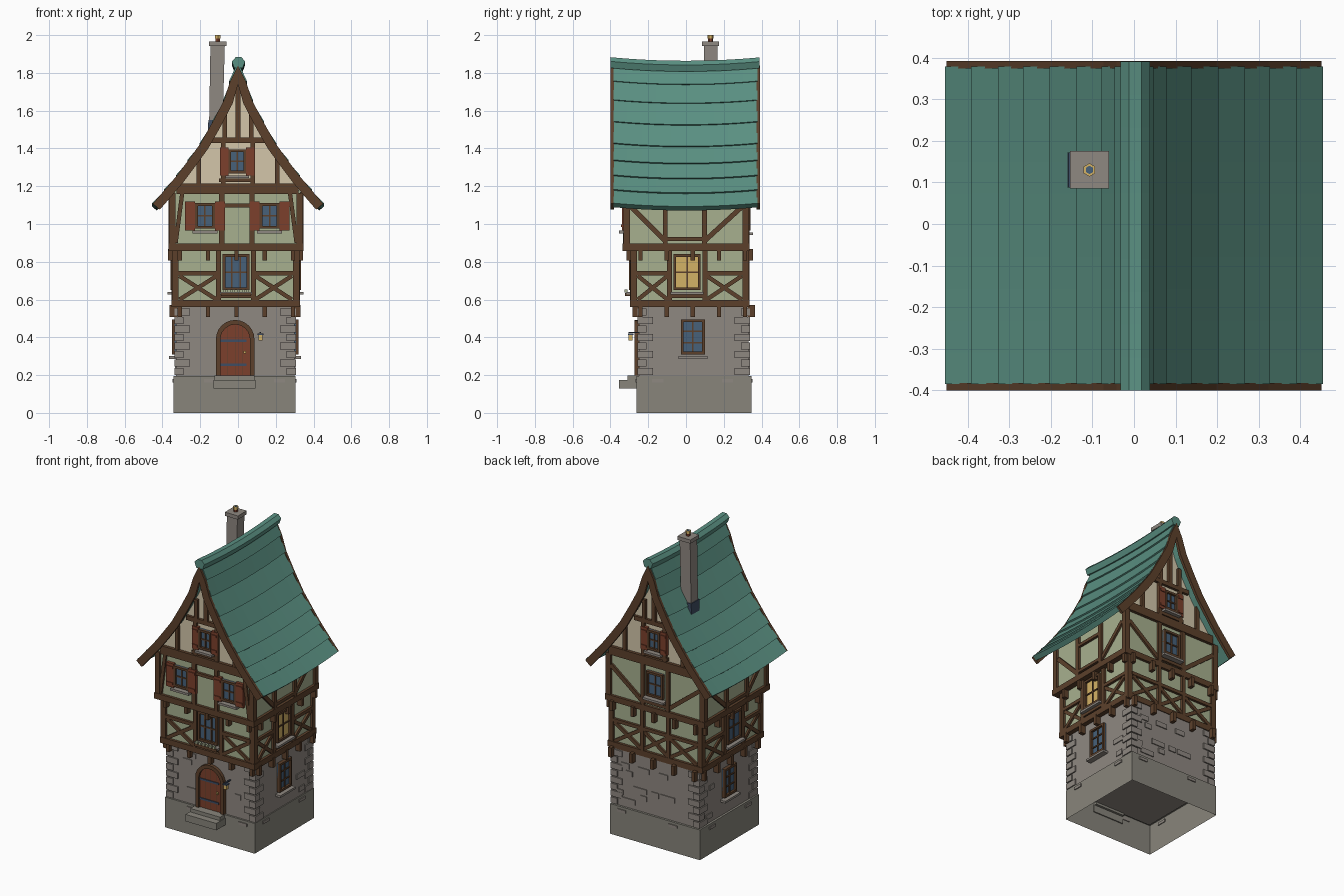
import bpy, bmesh, math, random
from mathutils import Vector

random.seed(4)
if "Cube" in bpy.data.objects:
    bpy.data.objects.remove(bpy.data.objects["Cube"])


def material(name, code):
    rgb = [int(code[i:i + 2], 16) / 255 for i in (0, 2, 4)]
    col = [c / 12.92 if c < 0.04 else ((c + 0.055) / 1.055) ** 2.4 for c in rgb] + [1]
    m = bpy.data.materials.new(name)
    m.use_nodes = True
    m.diffuse_color = col
    m.node_tree.nodes["Principled BSDF"].inputs["Base Color"].default_value = col
    return m


STONE = material("wall stone", "8f8881")
BASE = material("foundation stone", "88857b")
WOOD = material("dark timber", "5c402b")
RED = material("red wood", "7c402c")
SAGE = material("sage plaster", "a7b08f")
CREAM = material("cream plaster", "d3c6aa")
TEAL = material("teal roof", "5a9082")
GLASS = material("blue glass", "47617a")
AMBER = material("amber glow", "d4b266")
IRON = material("blue iron", "3f4d63")


def prism(name, mat, axis, pts, a, b, steps=1, sag=0):
    """Extrude a (u, z) polygon along x or y, optionally sagging in the middle."""
    bm = bmesh.new()
    rings = []
    for k in range(steps + 1):
        d = a + (b - a) * k / steps
        drop = sag * (1 - (d / 0.39) ** 2)
        rings.append([bm.verts.new((u, d, z - drop) if axis == "y" else (d, u, z - drop))
                      for u, z in pts])
    n = len(pts)
    for r, s in zip(rings, rings[1:]):
        for i in range(n):
            bm.faces.new((r[i], r[(i + 1) % n], s[(i + 1) % n], s[i]))
    bm.faces.new(rings[0])
    bm.faces.new(rings[-1])
    bmesh.ops.recalc_face_normals(bm, faces=bm.faces)
    me = bpy.data.meshes.new(name)
    bm.to_mesh(me)
    bm.free()
    me.materials.append(mat)
    ob = bpy.data.objects.new(name, me)
    bpy.context.collection.objects.link(ob)
    return ob


def rect(u0, u1, z0, z1):
    return [(u0, z0), (u1, z0), (u1, z1), (u0, z1)]


def box(name, mat, x0, x1, y0, y1, z0, z1):
    return prism(name, mat, "y", rect(x0, x1, z0, z1), y0, y1)


# A wall face is (axis, outward sign, plane position)
def plate(face, name, mat, pts, depth, start=-0.005):
    axis, sign, pos = face
    return prism(name, mat, axis, pts, pos + sign * start, pos + sign * depth)


def panel(face, name, mat, u0, u1, z0, z1, depth, start=-0.005):
    return plate(face, name, mat, rect(u0, u1, z0, z1), depth, start)


def timber(face, u0, u1, z0, z1, depth=0.016):
    panel(face, "timber", WOOD, u0, u1, z0, z1, depth)


def brace(face, p, q, w=0.022, depth=0.013):
    p, q = Vector(p), Vector(q)
    d = (q - p).normalized() * w / 2
    s = Vector((-d.y, d.x))
    plate(face, "brace", WOOD, [tuple(v) for v in (p + s, q + s, q - s, p - s)], depth)


def cross(face, u0, u1, z0, z1):
    brace(face, (u0, z0), (u1, z1))
    brace(face, (u0, z1), (u1, z0), depth=0.011)


def window(face, u0, u1, z0, z1, cols=2, rows=2, glass=GLASS, shutter=0):
    f = 0.014
    panel(face, "window_glass", glass, u0, u1, z0, z1, 0.008)
    for a, b in ((u0, u0 + f), (u1 - f, u1)):
        panel(face, "window_jamb", WOOD, a, b, z0, z1, 0.022)
    for a, b in ((z0, z0 + f), (z1 - f, z1)):
        panel(face, "window_rail", WOOD, u0, u1, a, b, 0.022)
    for i in range(1, cols):
        c = u0 + (u1 - u0) * i / cols
        panel(face, "mullion", WOOD, c - 0.004, c + 0.004, z0, z1, 0.014)
    for i in range(1, rows):
        c = z0 + (z1 - z0) * i / rows
        panel(face, "glazing_bar", WOOD, u0, u1, c - 0.004, c + 0.004, 0.014)
    panel(face, "window_sill", STONE, u0 - 0.015, u1 + 0.015, z0 - 0.024, z0 - 0.01, 0.036)
    if shutter:
        for a, b in ((u0 - shutter, u0), (u1, u1 + shutter)):
            panel(face, "shutter", RED, a, b, z0 - 0.01, z1 + 0.01, 0.02)
            for z in (z0 + 0.015, z1 - 0.015):
                panel(face, "shutter_batten", RED, a + 0.005, b - 0.005, z - 0.007, z + 0.007, 0.025)


def storey(name, mat, x0, x1, y0, y1, z0, z1):
    """Wall block; returns its four faces: front, back, left, right."""
    box(name, mat, x0, x1, y0, y1, z0, z1)
    return ("y", -1, y0), ("y", 1, y1), ("x", 1, x1), ("x", -1, x0)


# Open-bottomed foundation
base = box("foundation", BASE, -0.342, 0.304, -0.262, 0.346, 0, 0.196)
bm = bmesh.new()
bm.from_mesh(base.data)
bmesh.ops.delete(bm, geom=[f for f in bm.faces if f.calc_center_median().z < 0.01], context="FACES")
bm.to_mesh(base.data)
bm.free()
for face in (("y", -1, -0.262), ("y", 1, 0.346), ("x", 1, 0.304), ("x", -1, -0.342)):
    for u in (-0.15, 0.22):
        panel(face, "foundation_stone", STONE, u - 0.03, u + 0.03, 0.162, 0.18, 0.006)

# Stone ground floor with quoins and scattered stones
GX, GY = (-0.328, 0.298), (-0.25, 0.332)
ground = storey("ground_wall", STONE, *GX, *GY, 0.19, 0.57)
for sx, x in zip((1, -1), GX):
    for sy, y in zip((1, -1), GY):
        for i in range(8):
            lx, ly = (0.075, 0.04) if i % 2 else (0.04, 0.075)
            xs = sorted((x - sx * 0.008, x + sx * lx))
            ys = sorted((y - sy * 0.008, y + sy * ly))
            z = 0.2 + i * 0.045
            box("quoin", STONE, *xs, *ys, z, z + 0.038)
for face in ground:
    for i in range(14):
        u, z = random.uniform(-0.2, 0.24), 0.225 + 0.045 * random.randrange(7)
        w = random.uniform(0.02, 0.035)
        if face == ground[1] or abs(u - 0.01) > 0.16:
            if face[0] == "y" or u > -0.14:
                panel(face, "wall_stone", STONE, u - w, u + w, z, z + 0.032, 0.006)
for face in ground[2:]:
    window(face, -0.026, 0.1, 0.31, 0.495, 2, 3)

# Arched door, hinges, steps
DU = -0.015


def arch(r, bottom=0.196, spring=0.39):
    curve = [(DU + r * math.cos(math.pi * i / 12), spring + r * math.sin(math.pi * i / 12))
             for i in range(13)]
    return [(DU + r, bottom)] + curve + [(DU - r, bottom)]


front = ground[0]
plate(front, "door", RED, arch(0.082), 0.008)
plate(front, "door_frame", WOOD, arch(0.102) + arch(0.078)[::-1], 0.022)
for u in (-0.04, 0, 0.04):
    panel(front, "door_groove", WOOD, DU + u - 0.0015, DU + u + 0.0015, 0.2, 0.46, 0.009)
for z in (0.255, 0.382):
    panel(front, "door_hinge", IRON, DU - 0.077, DU + 0.06, z - 0.006, z + 0.006, 0.013)
panel(front, "door_handle", AMBER, 0.03, 0.042, 0.315, 0.327, 0.02)
box("lower_step", BASE, -0.13, 0.092, -0.354, -0.255, 0.13, 0.175)
box("upper_step", BASE, -0.125, 0.088, -0.31, -0.24, 0.175, 0.198)

# Lantern on a bracket
box("lantern_bracket", IRON, 0.115, 0.123, -0.305, -0.245, 0.422, 0.429)
box("lantern_cap", IRON, 0.104, 0.134, -0.308, -0.278, 0.412, 0.42)
box("lantern_light", AMBER, 0.108, 0.13, -0.304, -0.282, 0.384, 0.412)

# Half-timbered storeys: sill beam, corner posts and joist ends
F1 = (-0.336, 0.311, -0.28, 0.32)
F2 = (-0.352, 0.331, -0.318, 0.32)
first = storey("first_floor_plaster", SAGE, *F1, 0.57, 0.88)
second = storey("second_floor_plaster", SAGE, *F2, 0.87, 1.18)
for (x0, x1, y0, y1), z0, z1, below in ((F1, 0.56, 0.87, ground), (F2, 0.858, 1.165, first)):
    box("sill_beam", WOOD, x0 - 0.017, x1 + 0.017, y0 - 0.017, y1 + 0.017, z0, z0 + 0.038)
    for x in (x0 - 0.014, x1 - 0.021):
        for y in (y0 - 0.014, y1 - 0.021):
            box("corner_post", WOOD, x, x + 0.035, y, y + 0.035, z0, z1)
    for face in below:
        for i in range(5):
            u = -0.308 + 0.15 * i if face[0] == "y" else -0.24 + 0.138 * i
            panel(face, "joist_end", WOOD, u - 0.011, u + 0.011, z0 - 0.052, z0 + 0.01, 0.034)

# First floor framing: window bay between crossed panels
for face in first:
    lo, hi, a, b = (-0.32, 0.295, -0.103, 0.082) if face[0] == "y" else (-0.265, 0.305, -0.088, 0.1)
    for u in (a, b):
        timber(face, u - 0.013, u + 0.013, 0.59, 0.86)
    for p, q in ((lo, a), (b, hi)):
        timber(face, p, q, 0.728, 0.75)
        cross(face, p + 0.01, q - 0.01, 0.6, 0.725)
    if face == first[1]:
        timber(face, a, b, 0.728, 0.75)
        cross(face, a, b, 0.6, 0.725)
    else:
        timber(face, a, b, 0.608, 0.626)
        window(face, a + 0.022, b - 0.022, 0.65, 0.84, 3 if face == first[0] else 2, 2,
               AMBER if face == first[2] else GLASS)
panel(first[0], "window_box", WOOD, -0.09, 0.07, 0.618, 0.636, 0.042)
for i in range(6):
    panel(first[0], "window_box_plant", SAGE, -0.08 + i * 0.025, -0.066 + i * 0.025, 0.638, 0.652, 0.045, 0.03)

# Second floor framing
for face in second[1:]:
    lo, hi, a, b = (-0.33, 0.31, -0.1, 0.08) if face[0] == "y" else (-0.29, 0.295, -0.11, 0.098)
    for u in (a, b):
        timber(face, u - 0.013, u + 0.013, 0.89, 1.17)
    timber(face, a, b, 0.91, 0.93)
    timber(face, a, b, 1.085, 1.105) if face[0] == "x" else window(face, -0.07, 0.05, 0.965, 1.125)
    brace(face, (lo, 1.09), (a, 0.91), 0.026)
    brace(face, (hi, 1.09), (b, 0.91), 0.026)
for u in (-0.086, 0.074):
    timber(second[0], u - 0.014, u + 0.014, 0.89, 1.17)
timber(second[0], -0.08, 0.07, 1.088, 1.108)
brace(second[0], (-0.33, 0.9), (-0.295, 1.165))
brace(second[0], (0.31, 0.9), (0.275, 1.165))
for u in (-0.175, 0.167):
    window(second[0], u - 0.052, u + 0.052, 0.975, 1.11, 2, 2, GLASS, 0.054)

# Roof profile from ridge to eave, with inward offset
ROOF = [(0, 1.86), (0.038, 1.755), (0.07, 1.655), (0.13, 1.54), (0.195, 1.425),
        (0.26, 1.335), (0.32, 1.255), (0.385, 1.178), (0.448, 1.105)]


def offset(d):
    out = []
    for i, p in enumerate(ROOF):
        t = Vector(ROOF[min(i + 1, len(ROOF) - 1)]) - Vector(ROOF[max(i - 1, 0)])
        t.normalize()
        out.append((max(p[0] + t.y * d, 0), p[1] - t.x * d))
    return out


# Attic gables
half = [(x, z - 0.045) for x, z in ROOF if x < 0.33]
prism("attic_plaster", CREAM, "y", [(0.32, 1.16)] + half[::-1] + [(-x, z) for x, z in half[1:]]
      + [(-0.32, 1.16)], -0.317, 0.319)
for face in second[:2]:
    timber(face, -0.325, 0.32, 1.16, 1.215, 0.019)
    timber(face, -0.14, 0.14, 1.43, 1.458)
    timber(face, -0.1, 0.09, 1.222, 1.242)
    timber(face, -0.014, 0.014, 1.45, 1.78)
    for s in (-1, 1):
        for u, z0, z1 in ((0.208, 1.2, 1.37), (0.078, 1.2, 1.44), (0.07, 1.45, 1.58)):
            timber(face, s * u - 0.012, s * u + 0.012, z0, z1)
    window(face, -0.05, 0.042, 1.268, 1.395, 2, 2, GLASS, 0.046)

# Overlapping sagging roof courses, bargeboards and ridge
under, lip, barge, top = offset(0.024), offset(-0.009), offset(0.045), offset(-0.004)
for s in (-1, 1):
    def side(pts):
        return [(s * x, z) for x, z in pts]
    for i in range(len(ROOF) - 1):
        prism("roof_course", TEAL, "y", side([ROOF[i], lip[i + 1], under[i + 1], under[i]]),
              -0.385, 0.378, 10, 0.018)
    for y in (-0.4, 0.374):
        prism("bargeboard", WOOD, "y", side(top[1:] + barge[:0:-1] + [(0, 1.84)]), y, y + 0.018)
prism("ridge_cap", TEAL, "y", [(-0.02, 1.825), (-0.033, 1.86), (-0.012, 1.882), (0.018, 1.882),
                              (0.038, 1.86), (0.025, 1.825)], -0.4, 0.39, 10, 0.018)

# Chimney with flashing, cap and pot
prism("chimney", STONE, "y", [(-0.155, 1.4), (-0.085, 1.4), (-0.07, 1.945), (-0.146, 1.945)], 0.094, 0.166)
prism("chimney_flashing", IRON, "y", [(-0.162, 1.43), (-0.1, 1.43), (-0.1, 1.55), (-0.157, 1.55)],
      0.088, 0.172)
box("chimney_cap", STONE, -0.154, -0.06, 0.085, 0.175, 1.942, 1.966)
for z, h, r, mat in ((1.964, 0.02, 0.013, RED), (1.982, 0.018, 0.016, AMBER), (1.99, 0.01, 0.01, GLASS)):
    bm = bmesh.new()
    bmesh.ops.create_cone(bm, cap_ends=True, segments=6, radius1=r, radius2=r, depth=h)
    me = bpy.data.meshes.new("chimney_pot")
    bm.to_mesh(me)
    bm.free()
    me.materials.append(mat)
    pot = bpy.data.objects.new("chimney_pot", me)
    pot.location = (-0.107, 0.13, z + h / 2 + (0.0005 if mat == GLASS else 0))
    bpy.context.collection.objects.link(pot)
